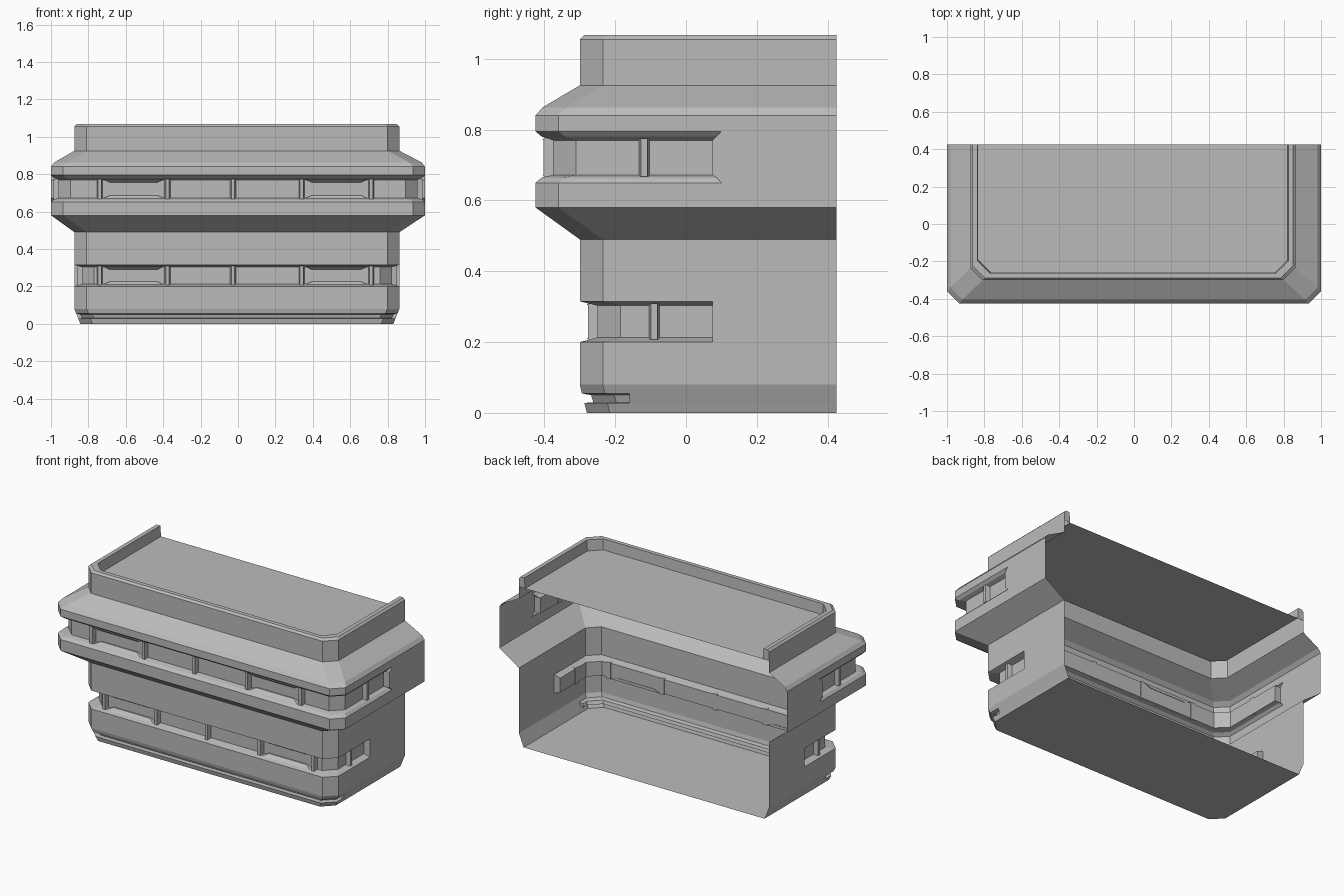
import bpy, bmesh
from mathutils import Vector

cube = bpy.data.objects.get("Cube")
if cube:
    bpy.data.objects.remove(cube)

grey = bpy.data.materials.new("plain grey")
grey.use_nodes = True
COLOUR = (0.5, 0.5, 0.5, 1)
grey.diffuse_color = COLOUR
grey.node_tree.nodes["Principled BSDF"].inputs["Base Color"].default_value = COLOUR

BACK, CORNER, SHIFT = 0.425, 0.065, -0.006


def finish(name, bm):
    bmesh.ops.remove_doubles(bm, verts=bm.verts, dist=0.0005)
    bmesh.ops.dissolve_degenerate(bm, edges=bm.edges, dist=0.0005)
    mesh = bpy.data.meshes.new(name)
    bm.to_mesh(mesh)
    bm.free()
    mesh.materials.append(grey)
    obj = bpy.data.objects.new(name, mesh)
    bpy.context.collection.objects.link(obj)
    return obj


def ring(bm, z, half, front, inset=0, stop=0.075, shift=0):
    """Open U-shaped outline; the inset applies only ahead of the stop."""
    w, y = half - inset * 0.8, front + inset
    right = [(w - CORNER, y), (w, y + CORNER), (w, stop), (half, stop), (half, BACK)]
    left = [(-x, yy) for x, yy in reversed(right)]
    return [bm.verts.new((x + shift, yy, z)) for x, yy in left + right]


def loft(bm, rows):
    for low, high in zip(rows, rows[1:]):
        for i in range(len(low) - 1):
            bm.faces.new((low[i], low[i + 1], high[i + 1], high[i]))


# Hull wall: bottom groove, lower window band, bulge with upper band
bm = bmesh.new()
B, S = 0.869, SHIFT
rows = [ring(bm, *r) for r in (
    (0, 0.837, -0.28, 0, 0.075, S),
    (0.028, 0.848, -0.287, 0, -0.16, S),
    (0.03, 0.849, -0.287, 0.025, -0.16, S),
    (0.05, 0.857, -0.293, 0.025, -0.16, S),
    (0.055, 0.859, -0.294, 0, -0.16, S),
    (0.08, B, -0.3, 0, 0.075, S),
    (0.2, B, -0.3, 0, 0.075, S),
    (0.213, B, -0.3, 0.05, 0.075, S),
    (0.303, B, -0.3, 0.05, 0.075, S),
    (0.315, B, -0.3, 0, 0.075, S),
    (0.49, B, -0.3, 0, 0.075, S),
    (0.58, 1, -0.425, 0, 0.1),
    (0.65, 1, -0.425, 0, 0.1),
    (0.665, 1, -0.425, 0.018, 0.085),
    (0.672, 1, -0.425, 0.05, 0.075),
    (0.77, 1, -0.425, 0.05, 0.075),
    (0.78, 1, -0.425, 0.018, 0.085),
    (0.795, 1, -0.425, 0, 0.1),
    (0.84, 1, -0.425, 0, 0.1),
    (0.863, 0.982, -0.405, 0, 0.1),
    (0.925, B, -0.3, 0, 0.075, S),
    (1.0, B, -0.3, 0, 0.075, S),
)]
loft(bm, rows)
finish("hull_wall", bm)

# Floor panel
bm = bmesh.new()
bm.faces.new(ring(bm, 0, 0.837, -0.28, 0, 0.075, S)[::-1])
finish("floor_panel", bm)

# Roof with raised rim, capped at its open ends
bm = bmesh.new()
rim = [ring(bm, z, B - d, -0.3 + d, 0, 0.075, S) for z, d in
       ((1.0, 0), (1.055, 0), (1.067, 0.012), (1.067, 0.038), (1.0, 0.042))]
loft(bm, rim)
bm.faces.new(rim[-1])
bm.faces.new([r[-1] for r in rim])
bm.faces.new([r[0] for r in reversed(rim)])
finish("roof_and_rim", bm)


def frustum(bm, base, top):
    """Solid between two matching four-cornered loops."""
    a, b = ([bm.verts.new(p) for p in loop] for loop in (base, top))
    faces = [bm.faces.new(a), bm.faces.new(b)]
    for i in range(4):
        j = (i + 1) % 4
        faces.append(bm.faces.new((a[i], a[j], b[j], b[i])))
    bmesh.ops.recalc_face_normals(bm, faces=faces)


def post(bm, origin, along, out, low, high):
    """Tapered upright standing off a wall by 0.027."""
    o, u, n = Vector(origin), Vector(along), Vector(out)
    loops = []
    for half, depth in ((0.016, -0.004), (0.009, 0.027)):
        loops.append([o + u * s * half + n * depth + Vector((0, 0, z))
                      for s, z in ((-1, low), (1, low), (1, high), (-1, high))])
    frustum(bm, *loops)


def sill(bm, x0, x1, wall, z, rise):
    """Sloped strip lying on a window ledge, narrowing away from it."""
    loops = []
    for cut, depth, zz in ((0, 0.03, z), (0.037, 0.008, z + rise)):
        loops.append([(x0 + cut, wall + 0.003, zz), (x1 - cut, wall + 0.003, zz),
                      (x1 - cut, wall - depth, zz), (x0 + cut, wall - depth, zz)])
    frustum(bm, *loops)


# Window posts and sloped sills of both bands
POSTS = (-0.74, -0.377, -0.027, 0.34, 0.712)
BANDS = (("lower", 0.207, 0.309, -0.25, 0.829, SHIFT, -0.09),
         ("upper", 0.668, 0.775, -0.375, 0.96, 0, -0.118))
for name, low, high, wall, side, shift, side_y in BANDS:
    bm = bmesh.new()
    for x in POSTS:
        post(bm, (x, wall, 0), (1, 0, 0), (0, -1, 0), low, high)
    for s in (-1, 1):
        post(bm, (s * side + shift, side_y, 0), (0, 1, 0), (s, 0, 0), low, high)
    finish(name + "_window_posts", bm)

    bm = bmesh.new()
    for i in (0, 3):
        x0, x1 = POSTS[i] + 0.018, POSTS[i + 1] - 0.018
        sill(bm, x0, x1, wall, low + 0.002, 0.017)
        sill(bm, x0, x1, wall, high - 0.002, -0.017)
    finish(name + "_window_sills", bm)
